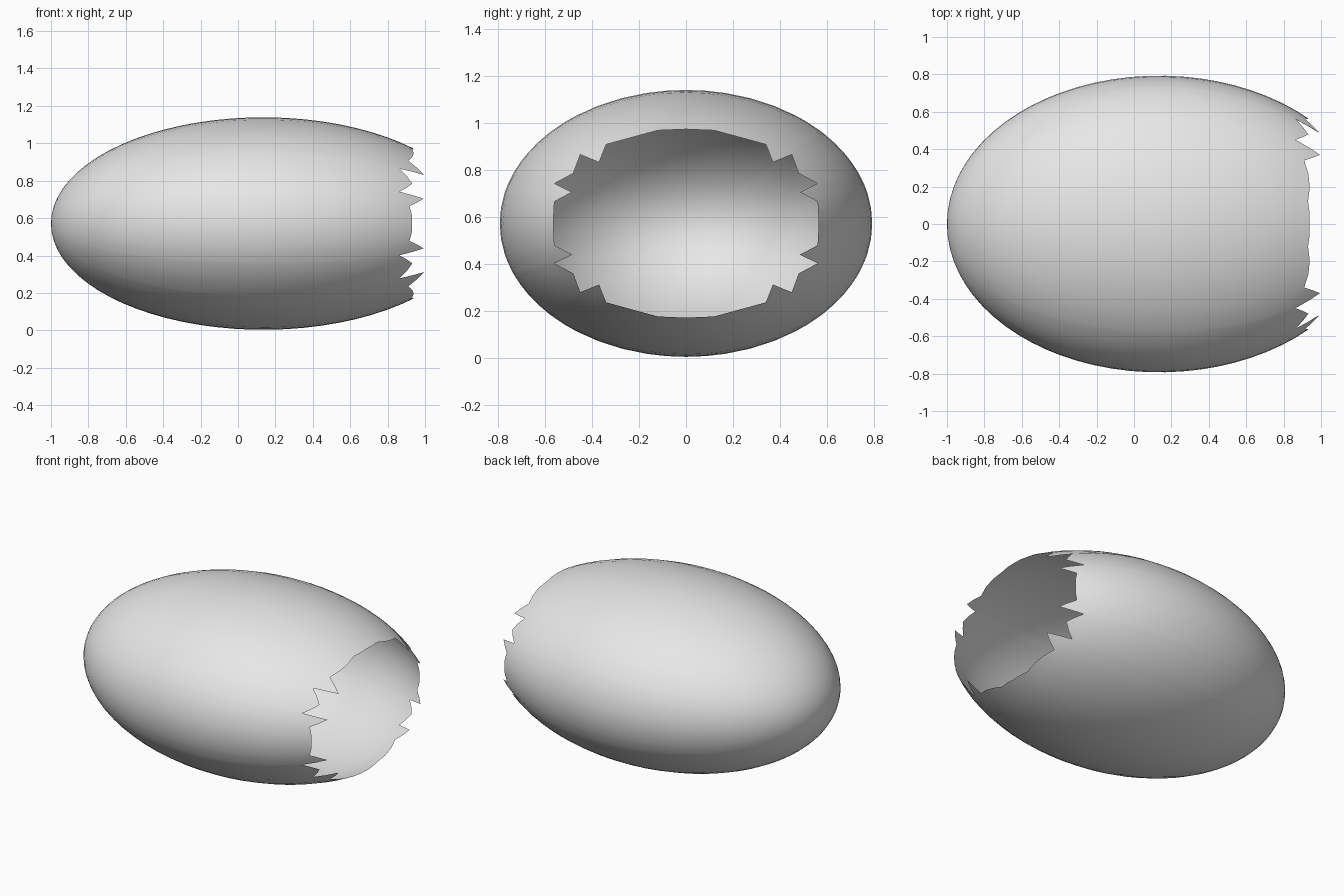
import bpy
import bmesh
from math import asin, atan2, cos, hypot, pi, sin
from mathutils import Vector

cube = bpy.data.objects.get("Cube")
if cube:
    bpy.data.objects.remove(cube, do_unlink=True)

CENTRE = Vector((0.135, 0, 0.571))
RADII = Vector((1.135, 0.793, 0.568))
RINGS = 28
MAX_STEP = 0.1

# One quarter of the broken rim, as (y, z) offsets from the egg's axis
QUARTER = [(0, 0.401), (0.12, 0.396), (0.34, 0.336), (0.37, 0.26),
           (0.45, 0.293), (0.48, 0.213), (0.56, 0.17), (0.485, 0.133),
           (0.56, 0.093), (0.565, 0)]


def full_rim():
    """Mirror the quarter twice and split long edges."""
    half = QUARTER + [(y, -z) for y, z in QUARTER[-2::-1]]
    loop = half + [(-y, z) for y, z in half[-2:0:-1]]
    unit = [Vector((y / RADII.y, z / RADII.z)) for y, z in loop]
    points = []
    for a, b in zip(unit, unit[1:] + unit[:1]):
        steps = int((b - a).length / MAX_STEP) + 1
        points += [a.lerp(b, k / steps) for k in range(steps)]
    return points


def on_egg(polar, around):
    direction = Vector((cos(polar), sin(polar) * sin(around), sin(polar) * cos(around)))
    return CENTRE + direction * RADII


# Shell: rings run from the jagged rim back to the closed tip
bm = bmesh.new()
rim = full_rim()
rings = []
for j in range(RINGS):
    t = j / RINGS
    ring = []
    for p in rim:
        jag = asin(hypot(p.x, p.y)) - pi / 4
        polar = pi / 4 + t * pi * 0.75 + jag * max(0, 1 - 3 * t)
        ring.append(bm.verts.new(on_egg(polar, atan2(p.x, p.y))))
    rings.append(ring)
tip = bm.verts.new(on_egg(pi, 0))
count = len(rim)
for i in range(count):
    n = (i + 1) % count
    for near, far in zip(rings, rings[1:]):
        bm.faces.new((near[i], near[n], far[n], far[i]))
    bm.faces.new((rings[-1][i], rings[-1][n], tip))
for face in bm.faces:
    face.smooth = True

mesh = bpy.data.meshes.new("broken_eggshell")
bm.to_mesh(mesh)
bm.free()
shell = bpy.data.objects.new("broken_eggshell", mesh)
bpy.context.collection.objects.link(shell)

# Plain shell colour
material = bpy.data.materials.new("pale_grey")
material.use_nodes = True
colour = (0.8, 0.8, 0.8, 1)
material.diffuse_color = colour
bsdf = next(n for n in material.node_tree.nodes if n.type == "BSDF_PRINCIPLED")
bsdf.inputs["Base Color"].default_value = colour
mesh.materials.append(material)
